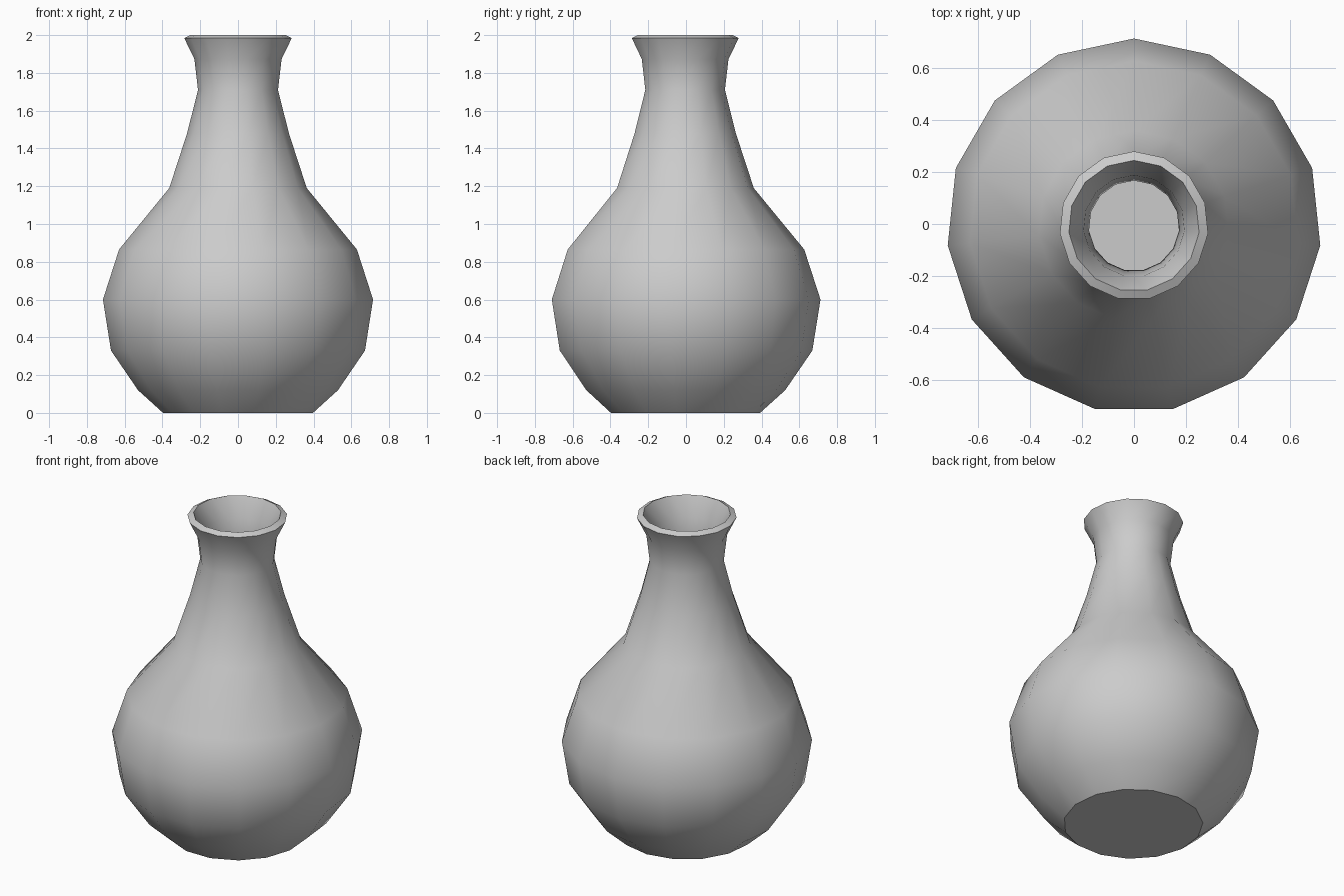
import bpy, bmesh, math

if "Cube" in bpy.data.objects:
    bpy.data.objects.remove(bpy.data.objects["Cube"])

SIDES = 15
CENTRE_Y = -0.007

# outer profile: radius, height
profile = [(0.399, 0), (0.532, 0.12), (0.676, 0.33), (0.719, 0.60), (0.633, 0.865),
           (0.366, 1.19), (0.271, 1.48), (0.213, 1.71), (0.232, 1.873), (0.286, 1.984)]


def ring(bm, r, z):
    angles = [math.pi / 2 + math.tau * i / SIDES for i in range(SIDES)]
    return [bm.verts.new((r * math.cos(a), CENTRE_Y + r * math.sin(a), z)) for a in angles]


# vase shell: lathed wall closed by a flat base
bm = bmesh.new()
rings = [ring(bm, r, z) for r, z in profile]
for low, high in zip(rings, rings[1:]):
    for i in range(SIDES):
        j = (i + 1) % SIDES
        bm.faces.new((low[i], low[j], high[j], high[i]))
bm.faces.new(rings[0][::-1])
mesh = bpy.data.meshes.new("vase")
bm.to_mesh(mesh)
bm.free()

vase = bpy.data.objects.new("vase", mesh)
bpy.context.collection.objects.link(vase)
bpy.context.view_layer.objects.active = vase
vase.select_set(True)

# wall thickness, grown inwards
wall = vase.modifiers.new("wall", 'SOLIDIFY')
wall.thickness = 0.038
wall.offset = -1
wall.use_even_offset = True
bpy.ops.object.modifier_apply(modifier=wall.name)

# smooth body, crisp rim and base
bpy.ops.object.shade_smooth_by_angle(angle=math.radians(32))
